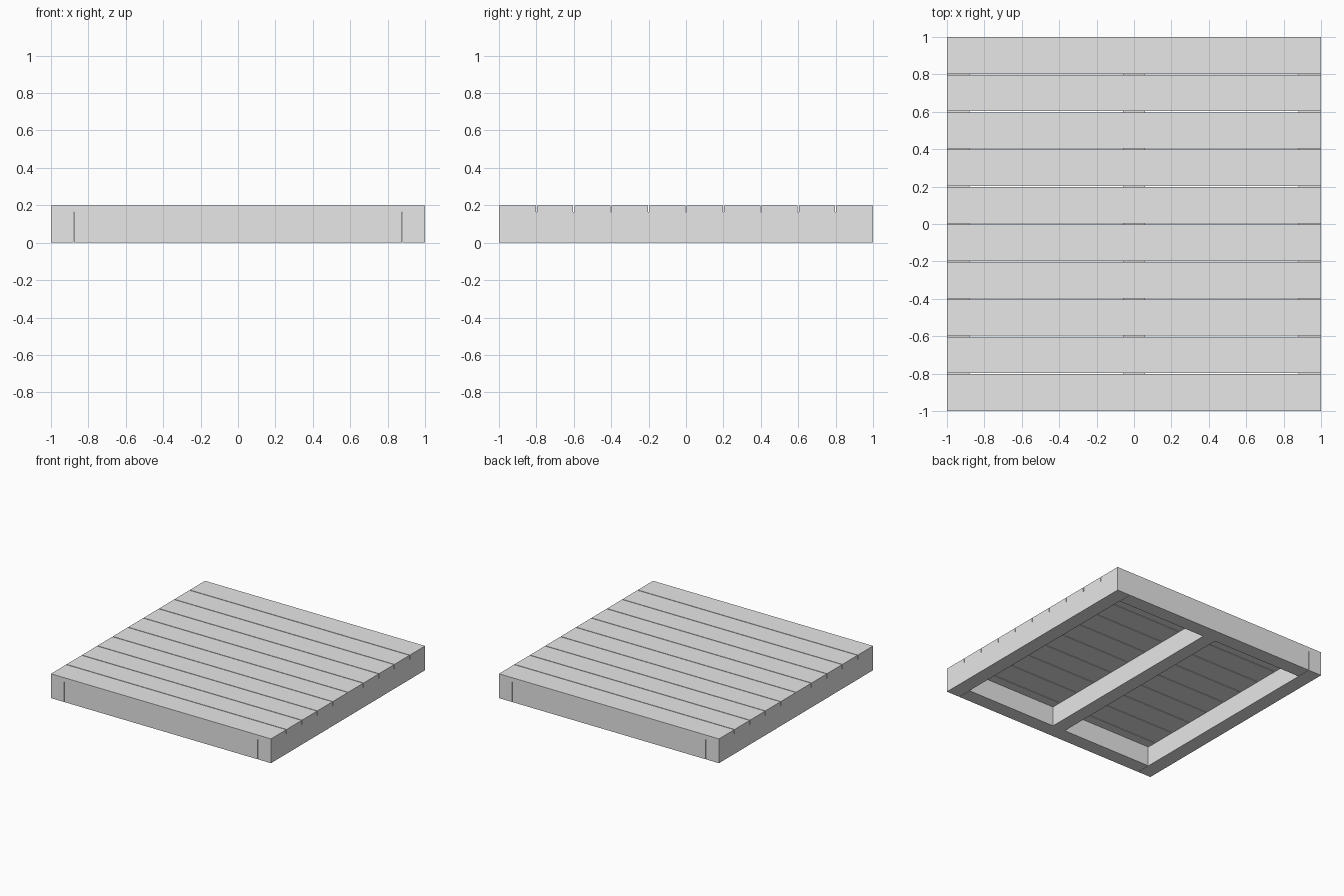
import bpy

# Remove the default cube only
old = bpy.data.objects.get("Cube")
if old:
    bpy.data.objects.remove(old, do_unlink=True)

# Single flat grey
grey = bpy.data.materials.new("plain_grey")
grey.use_nodes = True
GREY = (0.8, 0.8, 0.8, 1)
grey.diffuse_color = GREY
grey.node_tree.nodes["Principled BSDF"].inputs["Base Color"].default_value = GREY


def board(name, x, y, z):
    """Rectangular board spanning the given (low, high) ranges."""
    spans = (x, y, z)
    bpy.ops.mesh.primitive_cube_add(size=1)
    obj = bpy.context.object
    obj.name = name
    obj.location = [(lo + hi) / 2 for lo, hi in spans]
    obj.scale = [hi - lo for lo, hi in spans]
    bpy.ops.object.transform_apply(location=True, rotation=False, scale=True)
    obj.data.materials.append(grey)
    return obj


HALF = 1.0
DECK_BOTTOM, DECK_TOP = 0.163, 0.2
BEAM = 0.12
MID = 0.058
GAP = 0.006
PLANKS = 10
frame_z = (0, DECK_BOTTOM)

# Frame: three beams running front to back
inner = HALF - BEAM
board("left_beam", (inner, HALF), (-HALF, HALF), frame_z)
board("right_beam", (-HALF, -inner), (-HALF, HALF), frame_z)
board("centre_beam", (-MID, MID), (-HALF, HALF), frame_z)

# Frame: short end rails between the beams
for end, y in (("front", (-HALF, -inner)), ("back", (inner, HALF))):
    board(end + "_left_rail", (MID, inner - GAP / 2), y, frame_z)
    board(end + "_right_rail", (-inner + GAP / 2, -MID), y, frame_z)

# Deck: planks laid side to side with narrow open gaps
pitch = 2 * HALF / PLANKS
for i in range(PLANKS):
    low = -HALF + i * pitch + (GAP / 2 if i else 0)
    high = -HALF + (i + 1) * pitch - (GAP / 2 if i < PLANKS - 1 else 0)
    board(f"deck_plank_{i + 1}", (-HALF, HALF), (low, high), (DECK_BOTTOM, DECK_TOP))
